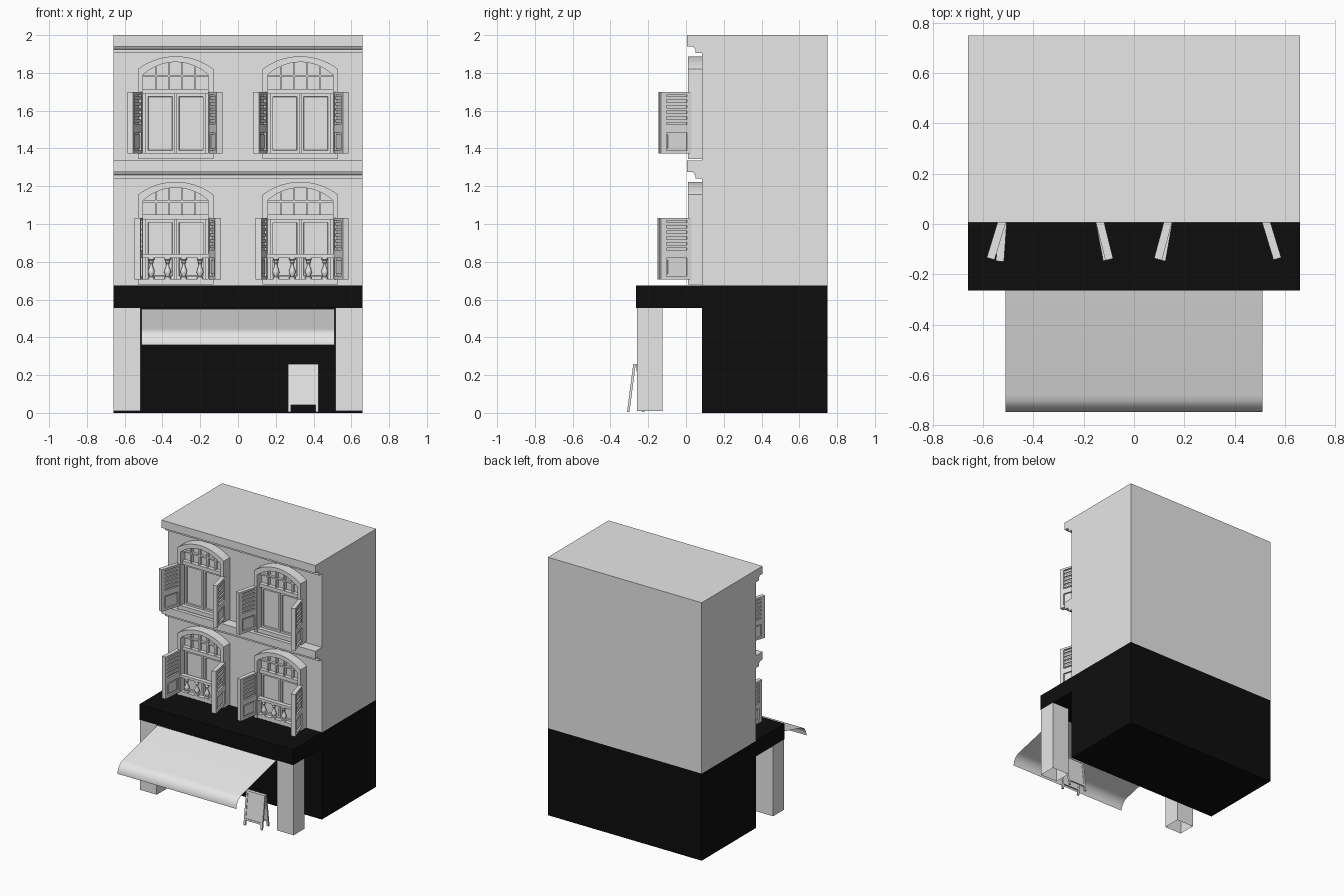
import bpy, bmesh, math
from mathutils import Matrix, Vector

cube = bpy.data.objects.get("Cube")
if cube:
    bpy.data.objects.remove(cube, do_unlink=True)


def material(name, value):
    m = bpy.data.materials.new(name)
    m.use_nodes = True
    colour = (value, value, value, 1)
    m.diffuse_color = colour
    m.node_tree.nodes["Principled BSDF"].inputs["Base Color"].default_value = colour
    return m


GREY = material("plaster grey", 0.8)
BLACK = material("shop black", 0.004)


def finish(bm, name, mat=GREY, smooth=False):
    bmesh.ops.recalc_face_normals(bm, faces=bm.faces)
    mesh = bpy.data.meshes.new(name)
    bm.to_mesh(mesh)
    bm.free()
    mesh.materials.append(mat)
    ob = bpy.data.objects.new(name, mesh)
    bpy.context.collection.objects.link(ob)
    if smooth:
        bpy.ops.object.select_all(action='DESELECT')
        bpy.context.view_layer.objects.active = ob
        ob.select_set(True)
        bpy.ops.object.shade_smooth_by_angle(angle=math.radians(35))
    return ob


def add_box(bm, x, y, z, warp=None):
    """Box from (low, high) ranges; warp optionally maps each corner."""
    size = (x[1] - x[0], y[1] - y[0], z[1] - z[0])
    mid = [(r[0] + r[1]) / 2 for r in (x, y, z)]
    made = bmesh.ops.create_cube(bm, size=1, matrix=Matrix.Translation(mid) @ Matrix.Diagonal((*size, 1)))
    if warp:
        for v in made["verts"]:
            v.co = warp(v.co)
    return made["verts"]


def box(name, x, y, z, mat=GREY):
    bm = bmesh.new()
    add_box(bm, x, y, z)
    return finish(bm, name, mat)


def prism(name, outline, axis, low, high, mat=GREY):
    """Extrude an outline along x (points are y, z) or y (points are x, z)."""
    bm = bmesh.new()
    place = (lambda p: (low, *p)) if axis == 'x' else (lambda p: (p[0], low, p[1]))
    face = bm.faces.new([bm.verts.new(place(p)) for p in outline])
    out = bmesh.ops.extrude_face_region(bm, geom=[face])
    step = Vector((high - low, 0, 0) if axis == 'x' else (0, high - low, 0))
    for v in out["geom"]:
        if isinstance(v, bmesh.types.BMVert):
            v.co += step
    return finish(bm, name, mat)


def arc_height(x, half, spring, top):
    rise = top - spring
    r = (half * half + rise * rise) / (2 * rise)
    return top - r + math.sqrt(r * r - x * x)


def arch(cx, half, base, spring, top, n=16):
    xs = [half * (2 * i / n - 1) for i in range(n + 1)]
    return ([(cx - half, base)] + [(cx + x, arc_height(x, half, spring, top)) for x in xs]
            + [(cx + half, base)])


def leaf(name, x, z):
    """Door leaf with a sunken panel on the front."""
    bm = bmesh.new()
    add_box(bm, x, (0.045, 0.07), z)
    bm.faces.ensure_lookup_table()
    bm.normal_update()
    front = [f for f in bm.faces if f.normal.y < -0.9]
    bmesh.ops.inset_region(bm, faces=front, thickness=0.02)
    bmesh.ops.inset_region(bm, faces=front, thickness=0.003, depth=-0.01)
    finish(bm, name)


def shutter(name, cx, side, dz, degrees):
    """Louvred shutter swung outwards; local x runs from hinge to free edge."""
    a = math.radians(degrees)
    hinge = Vector((cx + side * 0.175, 0.02, dz))
    along = Vector((side * math.sin(a), -math.cos(a), 0))
    outward = Vector((side * math.cos(a), math.sin(a), 0))
    warp = lambda c: hinge + along * c.x + outward * c.y + Vector((0, 0, c.z))
    length, thick, low, high = 0.17, 0.032, 1.372, 1.698
    bm = bmesh.new()
    add_box(bm, (0.01, length - 0.01), (0.012, 0.02), (low + 0.01, high - 0.01), warp)
    for x in ((0, 0.024), (length - 0.03, length)):
        add_box(bm, x, (0, thick), (low, high), warp)
    for z in ((low, 1.39), (1.485, 1.527), (1.683, high)):
        add_box(bm, (0.024, length - 0.03), (0, thick), z, warp)
    add_box(bm, (0.034, length - 0.04), (0.005, thick - 0.005), (1.4, 1.475), warp)
    for i in range(5):
        z = 1.538 + i * 0.03
        add_box(bm, (0.024, length - 0.03), (0.003, thick - 0.003), (z, z + 0.016), warp)
    finish(bm, name)


def baluster(name, x, y, low, high):
    profile = [(0.017, 0), (0.017, 0.08), (0.009, 0.12), (0.018, 0.3), (0.017, 0.4), (0.008, 0.6),
               (0.007, 0.72), (0.013, 0.8), (0.009, 0.87), (0.017, 0.92), (0.017, 1)]
    bm = bmesh.new()
    verts = [bm.verts.new((x + r, y, low + t * (high - low))) for r, t in profile]
    edges = [bm.edges.new(pair) for pair in zip(verts, verts[1:])]
    bmesh.ops.spin(bm, geom=verts + edges, cent=(x, y, 0), axis=(0, 0, 1),
                   angle=math.tau, steps=12, use_merge=True)
    bmesh.ops.remove_doubles(bm, verts=bm.verts, dist=0.0001)
    finish(bm, name, smooth=True)


def window(label, cx, dz, angles, balcony):
    # Arched surround and backing
    outer = arch(cx, 0.2, 1.345 + dz, 1.82 + dz, 1.888 + dz)
    inner = arch(cx, 0.172, 1.345 + dz, 1.79 + dz, 1.857 + dz)
    prism(label + "_surround", outer + inner[::-1], 'y', 0.01, 0.09)
    prism(label + "_glass", inner, 'y', 0.065, 0.09)
    # Sill, transom and glazing bars
    box(label + "_sill", (cx - 0.172, cx + 0.172), (0.015, 0.09), (1.345 + dz, 1.375 + dz))
    box(label + "_transom", (cx - 0.172, cx + 0.172), (0.035, 0.09), (1.688 + dz, 1.715 + dz))
    bm = bmesh.new()
    add_box(bm, (cx - 0.172, cx + 0.172), (0.045, 0.07), (1.78 + dz, 1.79 + dz))
    for k in (-1.5, -0.5, 0.5, 1.5):
        x = k * 0.069
        add_box(bm, (cx + x - 0.005, cx + x + 0.005), (0.045, 0.07),
                (1.715 + dz, arc_height(x, 0.172, 1.79, 1.857) + dz))
    finish(bm, label + "_glazing_bars")
    # Door leaves and shutters
    for side, word in ((-1, "right"), (1, "left")):
        x = sorted((cx + side * 0.003, cx + side * 0.16))
        leaf(f"{label}_{word}_leaf", x, (1.375 + dz, 1.688 + dz))
        shutter(f"{label}_{word}_shutter", cx, side, dz, angles[side > 0])
    # Balustrade
    if balcony:
        box(label + "_handrail", (cx - 0.172, cx + 0.172), (0.012, 0.045), (0.82, 0.84))
        for i in range(4):
            baluster(f"{label}_baluster_{i + 1}", cx + (i - 1.5) * 0.086, 0.03, 0.71, 0.82)


# Main building volumes
box("upper_storeys", (-0.66, 0.66), (0.085, 0.75), (0.675, 2))
box("shop_body", (-0.66, 0.66), (0.085, 0.75), (0, 0.675), BLACK)
box("porch_slab", (-0.66, 0.66), (-0.265, 0.085), (0.555, 0.675), BLACK)

# Stepped cornices
for name, top in (("roof_cornice", 2), ("floor_cornice", 1.335)):
    prism(name, [(0.09, top), (0.005, top), (0.005, top - 0.06), (0.038, top - 0.06),
                 (0.044, top - 0.07), (0.05, top - 0.075), (0.05, top - 0.095), (0.09, top - 0.095)],
          'x', -0.66, 0.66)

# Porch pillars, open underneath
for side, word in ((-1, "right"), (1, "left")):
    bm = bmesh.new()
    add_box(bm, sorted((side * 0.515, side * 0.66)), (-0.26, -0.125), (0.01, 0.555))
    bm.normal_update()
    bmesh.ops.delete(bm, geom=[f for f in bm.faces if f.normal.z < -0.9], context='FACES_ONLY')
    finish(bm, word + "_pillar")

# Four windows: centre, height offset, shutter angles
window("upper_right_window", -0.33, 0, (17, 14), False)
window("upper_left_window", 0.33, 0, (15, 17), False)
window("lower_right_window", -0.33, -0.665, (4, 11), True)
window("lower_left_window", 0.33, -0.665, (10, 17), True)

# Awning sheet with a rolled front lip
bm = bmesh.new()
path = [(-0.26, 0.55), (-0.68, 0.443)]
for i in range(1, 7):
    t = math.radians(14 + i * 12)
    path.append((-0.664 - 0.083 * math.sin(t), 0.362 + 0.083 * math.cos(t)))
path.append((-0.747, 0.36))
verts = [bm.verts.new((-0.51, *p)) for p in path]
edges = [bm.edges.new(pair) for pair in zip(verts, verts[1:])]
out = bmesh.ops.extrude_edge_only(bm, edges=edges)
bmesh.ops.translate(bm, vec=(1.02, 0, 0), verts=[v for v in out["geom"] if isinstance(v, bmesh.types.BMVert)])
bm.normal_update()
awning = finish(bm, "awning", smooth=True)
if awning.data.polygons[0].normal.z < 0:
    awning.data.flip_normals()

# Folding pavement sign: two leaning frames meeting at the top
for word, sway in (("front", -1), ("back", 1)):
    lean = lambda c: Vector((c.x, -0.266 + sway * (c.y + (0.26 - c.z) * 0.13), c.z))
    bm = bmesh.new()
    for x in ((0.265, 0.28), (0.41, 0.425)):
        add_box(bm, x, (0, 0.013), (0.005, 0.26), lean)
    for z in ((0.245, 0.26), (0.042, 0.055)):
        add_box(bm, (0.28, 0.41), (0, 0.013), z, lean)
    add_box(bm, (0.28, 0.41), (0.003, 0.009), (0.055, 0.245), lean)
    finish(bm, f"sign_{word}_frame")
